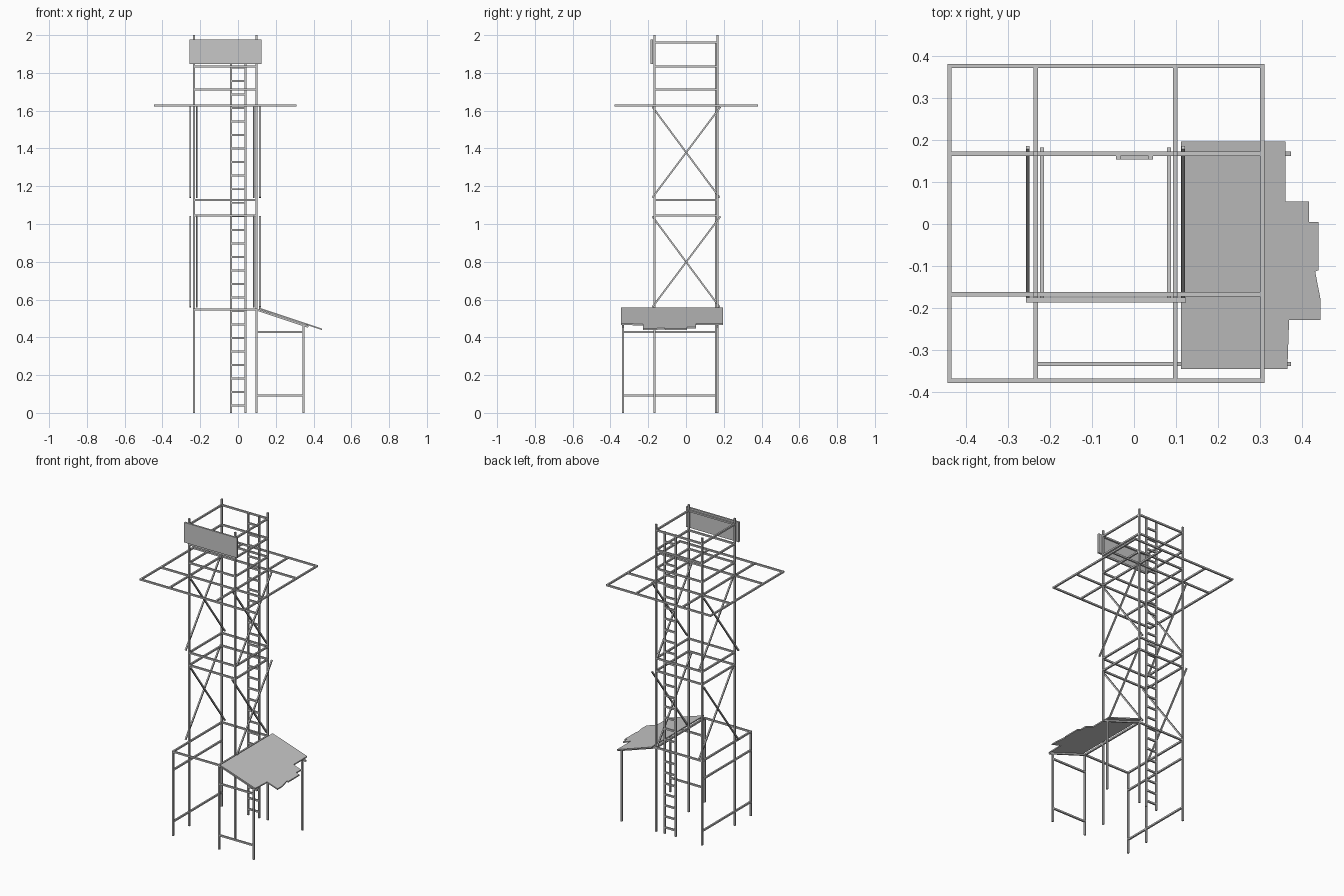
import bpy
import bmesh
from mathutils import Vector

cube = bpy.data.objects.get("Cube")
if cube:
    bpy.data.objects.remove(cube, do_unlink=True)

steel = bpy.data.materials.new("weathered grey")
steel.use_nodes = True
GREY = (0.57, 0.57, 0.57, 1)
steel.diffuse_color = GREY
steel.node_tree.nodes["Principled BSDF"].inputs["Base Color"].default_value = GREY

T = 0.0105                      # bar thickness
XL, XR, YB = -0.234, 0.098, 0.167   # tower post positions
YF, XO = -0.333, 0.347          # front frame and lean-to posts


def prism(name, outline, offset):
    """Solid between an outline and the same outline moved by offset."""
    n = len(outline)
    base = [Vector(p) for p in outline]
    verts = base + [p + Vector(offset) for p in base]
    faces = [tuple(reversed(range(n))), tuple(range(n, 2 * n))]
    faces += [(i, (i + 1) % n, (i + 1) % n + n, i + n) for i in range(n)]
    mesh = bpy.data.meshes.new(name)
    mesh.from_pydata(verts, [], faces)
    mesh.materials.append(steel)
    bm = bmesh.new()
    bm.from_mesh(mesh)
    bmesh.ops.recalc_face_normals(bm, faces=bm.faces)
    bm.to_mesh(mesh)
    bm.free()
    bpy.context.collection.objects.link(bpy.data.objects.new(name, mesh))


def bar(name, a, b, t=T):
    """Square bar from a to b."""
    a, b = Vector(a), Vector(b)
    d = (b - a).normalized()
    side = Vector((1, 0, 0)) if abs(d.x) < 0.5 else Vector((0, 1, 0))
    up = d.cross(side).normalized()
    side = up.cross(d)
    h = t / 2
    ring = [a + side * u * h + up * v * h
            for u, v in ((-1, -1), (-1, 1), (1, 1), (1, -1))]
    prism(name, ring, b - a)


def rail_x(name, x0, x1, y, z):
    bar(name, (x0 - T / 2, y, z), (x1 + T / 2, y, z))


def rail_y(name, x, y0, y1, z):
    bar(name, (x, y0 - T / 2, z), (x, y1 + T / 2, z))


# Tower posts
for x in (XL, XR):
    for y in (-YB, YB):
        bar("tower_post", (x, y, 0), (x, y, 2))

# Square rail rings up the tower
for z in (1.046, 1.128, 1.712, 1.833, 1.961):
    for y in (-YB, YB):
        rail_x("ring_rail", XL, XR, y, z)
    for x in (XL, XR):
        rail_y("ring_rail", x, -YB, YB, z)

# Wide open platform frame
for y in (-0.373, -YB, YB, 0.376):
    rail_x("platform_rail", -0.439, 0.305, y, 1.627)
for x in (-0.439, XL, XR, 0.305):
    rail_y("platform_rail", x, -0.373, 0.376, 1.627)

# Crossed braces, one bar outside and one inside the posts
for x, out in ((XL, -1), (XR, 1)):
    for z0, z1 in ((0.56, 1.04), (1.14, 1.62)):
        xo, xi = x + out * 0.019, x - out * 0.015
        bar("outer_brace", (xo, -0.178, z0), (xo, 0.182, z1), 0.009)
        bar("inner_brace", (xi, 0.178, z0), (xi, -0.178, z1), 0.009)

# Front base frame
for x in (XL, XR):
    bar("front_frame_post", (x, YF, 0), (x, YF, 0.548))
    rail_y("base_top_rail", x, YF, YB, 0.547)
for y in (YF, YB):
    rail_x("base_top_rail", XL, XR, y, 0.547)
for z in (0.092, 0.428):
    rail_y("base_side_rail", XL, YF, YB, z)
    rail_x("lean_to_rail", XR, XO, YF, z)

# Lean-to posts and rafters
for y in (YF, YB):
    bar("lean_to_post", (XO, y, 0), (XO, y, 0.465))
    bar("rafter", (XR, y, 0.547), (0.372, y, 0.456))

# Sloping roof sheet with a broken edge
edge = [(0.112, -0.345), (0.365, -0.345), (0.369, -0.228), (0.444, -0.228),
        (0.444, -0.18), (0.431, -0.113), (0.439, -0.11), (0.439, 0.005),
        (0.416, 0.005), (0.416, 0.054), (0.361, 0.054), (0.361, 0.196),
        (0.112, 0.196)]
prism("roof_sheet", [(x, y, 0.549 - (x - 0.112) / 3) for x, y in edge],
      (0, 0, 0.008))

# Ladder
for x in (-0.037, 0.04):
    bar("ladder_rail", (x, 0.159, 0), (x, 0.159, 1.965))
for i in range(27):
    z = 0.04 + i * 0.0715
    bar("ladder_rung", (-0.037, 0.159, z), (0.04, 0.159, z))

# Blank board at the top of the front
prism("front_board", [(-0.257, -0.187, 1.846), (0.124, -0.187, 1.846),
                      (0.124, -0.187, 1.976), (-0.257, -0.187, 1.976)],
      (0, 0.012, 0))
